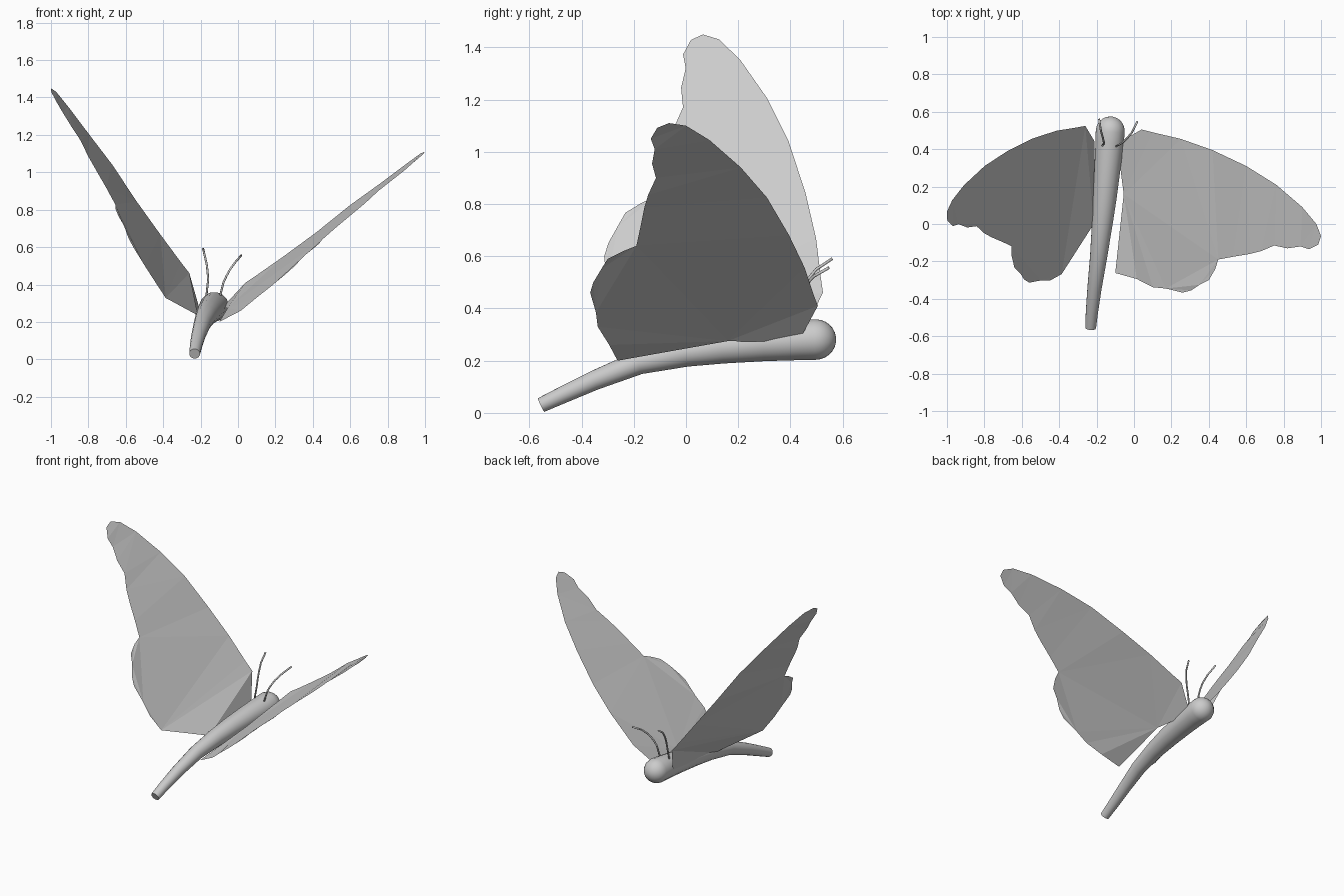
import bpy, bmesh, math
from mathutils import Vector

if "Cube" in bpy.data.objects:
    bpy.data.objects.remove(bpy.data.objects["Cube"])

# The insect is banked: wings and feelers mirror across this tilted plane
N = Vector((0.984, -0.064, -0.167)).normalized()
D = -0.214


def mirrored(points):
    return [Vector(p) - 2 * (N.dot(Vector(p)) - D) * N for p in points]


def finish(name, bm, smooth=True):
    mesh = bpy.data.meshes.new(name)
    bm.to_mesh(mesh)
    bm.free()
    obj = bpy.data.objects.new(name, mesh)
    bpy.context.collection.objects.link(obj)
    if smooth:
        for p in mesh.polygons:
            p.use_smooth = True
    return obj


def tube(name, path, sides=16):
    """Skin a path of (x, y, z, radius) with capped rings."""
    bm = bmesh.new()
    pts = [Vector(p[:3]) for p in path]
    rings = []
    for i, c in enumerate(pts):
        t = (pts[min(i + 1, len(pts) - 1)] - pts[max(i - 1, 0)]).normalized()
        u = t.cross(Vector((1, 0.1, 0.2))).normalized()
        v = t.cross(u)
        r = path[i][3]
        rings.append([bm.verts.new(c + r * (math.cos(a) * u + math.sin(a) * v))
                      for a in (2 * math.pi * k / sides for k in range(sides))])
    for a, b in zip(rings, rings[1:]):
        for k in range(sides):
            j = (k + 1) % sides
            bm.faces.new((a[k], a[j], b[j], b[k]))
    bm.faces.new(rings[0])
    bm.faces.new(rings[-1])
    bmesh.ops.recalc_face_normals(bm, faces=bm.faces)
    return finish(name, bm)


def wing(name, blade, root):
    """Blade outline plus a folded root strip running to the body."""
    bm = bmesh.new()
    vb = [bm.verts.new(p) for p in blade]
    vr = [bm.verts.new(p) for p in root]
    faces = [bm.faces.new(vb), bm.faces.new([vb[0], vb[-1]] + vr)]
    bmesh.ops.recalc_face_normals(bm, faces=faces)
    bmesh.ops.triangulate(bm, faces=faces, ngon_method='BEAUTY')
    return finish(name, bm, False)


# Body: curved, tapered abdomen and thorax
body = [(-0.232, -0.555, 0.030, 0.029), (-0.225, -0.47, 0.070, 0.033),
        (-0.212, -0.35, 0.125, 0.038), (-0.19, -0.18, 0.193, 0.046),
        (-0.17, 0.0, 0.232, 0.056), (-0.156, 0.14, 0.252, 0.064),
        (-0.142, 0.3, 0.268, 0.071), (-0.130, 0.44, 0.278, 0.077)]
# Rounded head end
for k in range(7):
    a = math.radians(k * 14)
    body.append((-0.127 + 0.005 * math.sin(a), 0.495 + 0.08 * math.sin(a),
                 0.281, max(0.079 * math.cos(a), 0.006)))
obj = tube("body_and_head", body)
bpy.context.view_layer.objects.active = obj
obj.select_set(True)
bpy.ops.object.shade_smooth_by_angle(angle=math.radians(45))

# Wings: leading edge, tip, scalloped trailing edge, hind lobe
leading = [(0.04, 0.505, 0.41), (0.10, 0.49, 0.45), (0.25, 0.455, 0.555),
           (0.42, 0.395, 0.68), (0.60, 0.31, 0.825), (0.76, 0.21, 0.94),
           (0.90, 0.09, 1.045), (0.975, 0.0, 1.10), (1.0, -0.065, 1.11)]
trailing = [(0.985, -0.11, 1.092), (0.935, -0.135, 1.05), (0.89, -0.12, 1.01),
            (0.82, -0.13, 0.955), (0.75, -0.115, 0.90), (0.68, -0.145, 0.835),
            (0.62, -0.16, 0.785), (0.53, -0.175, 0.71), (0.45, -0.19, 0.64)]
hind = [(0.435, -0.24, 0.62), (0.40, -0.30, 0.59), (0.35, -0.325, 0.55),
        (0.305, -0.355, 0.50), (0.26, -0.367, 0.46), (0.17, -0.345, 0.385),
        (0.10, -0.338, 0.33), (0.015, -0.294, 0.26)]
outline = leading + trailing + hind
rear = (-0.10, -0.262, 0.20)
crease = (-0.055, 0.16, 0.275)
right = wing("right_wing", outline + [rear, crease],
             [(-0.09, 0.43, 0.27)])
left = wing("left_wing", mirrored(outline),
            [(-0.215, 0.0, 0.235), (-0.21, 0.44, 0.285)])

# Feelers: thin outward-curving stalks
stalk = [(-0.098, 0.415, 0.33), (-0.078, 0.425, 0.41), (-0.062, 0.435, 0.445),
         (-0.04, 0.455, 0.485), (-0.012, 0.488, 0.522), (0.018, 0.547, 0.556)]
for name, pts in (("right_feeler", stalk), ("left_feeler", mirrored(stalk))):
    tube(name, [(*p, 0.0055) for p in pts], 8)
